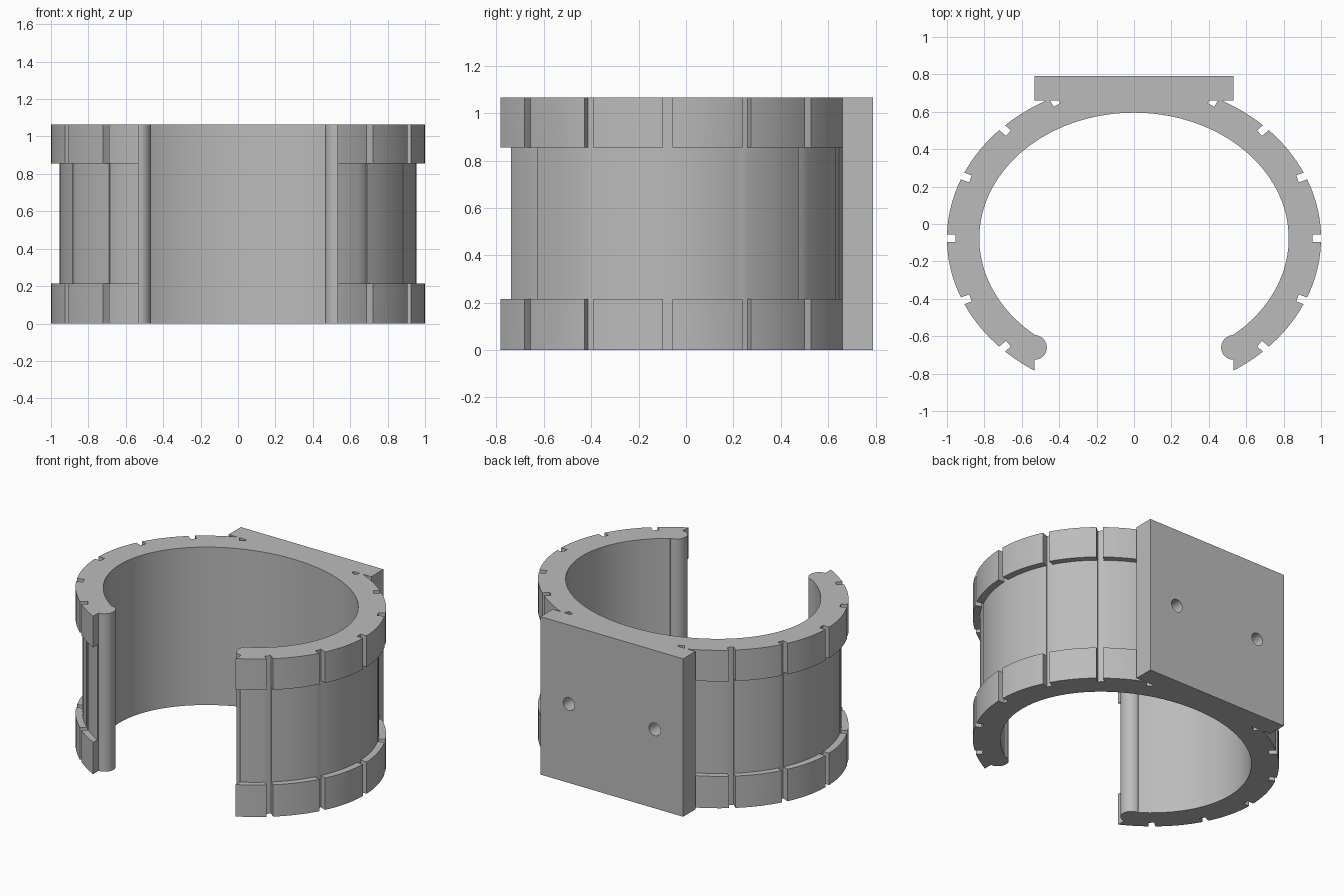
import bpy
import bmesh
from math import cos, sin, tau, radians, sqrt
from mathutils import Matrix, Vector

if "Cube" in bpy.data.objects:
    bpy.data.objects.remove(bpy.data.objects["Cube"], do_unlink=True)

HEIGHT = 1.065
CENTRE_Y = -0.077
OUTER, GROOVE, INNER = (1.0, 0.835), (0.955, 0.797), (0.827, 0.672)
SEGMENTS = 144

grey = bpy.data.materials.new("plain grey")
grey.use_nodes = True
colour = (0.5, 0.5, 0.5, 1)
grey.diffuse_color = colour
grey.node_tree.nodes["Principled BSDF"].inputs["Base Color"].default_value = colour


def make_object(name, bm):
    bmesh.ops.recalc_face_normals(bm, faces=bm.faces)
    mesh = bpy.data.meshes.new(name)
    bm.to_mesh(mesh)
    bm.free()
    mesh.materials.append(grey)
    obj = bpy.data.objects.new(name, mesh)
    bpy.context.collection.objects.link(obj)
    return obj


def band(name, outer, inner, z0, z1):
    """Closed elliptical band between two radii pairs."""
    bm = bmesh.new()
    loops = []
    for (rx, ry), z in ((outer, z0), (outer, z1), (inner, z1), (inner, z0)):
        loops.append([bm.verts.new((rx * cos(tau * i / SEGMENTS),
                                    CENTRE_Y + ry * sin(tau * i / SEGMENTS), z))
                      for i in range(SEGMENTS)])
    for k in range(4):
        a, b = loops[k], loops[(k + 1) % 4]
        for i in range(SEGMENTS):
            j = (i + 1) % SEGMENTS
            bm.faces.new((a[i], a[j], b[j], b[i]))
    return make_object(name, bm)


def box(name, centre, size, turn=0):
    bm = bmesh.new()
    bmesh.ops.create_cube(bm, size=1, matrix=Matrix.Translation(centre)
                          @ Matrix.Rotation(turn, 4, "Z")
                          @ Matrix.Diagonal((*size, 1)))
    return make_object(name, bm)


def cylinder(name, centre, radius, depth, turn=0):
    bm = bmesh.new()
    bmesh.ops.create_cone(bm, cap_ends=True, segments=40, radius1=radius,
                          radius2=radius, depth=depth,
                          matrix=Matrix.Translation(centre)
                          @ Matrix.Rotation(turn, 4, "X"))
    return make_object(name, bm)


def combine(target, tool, operation="DIFFERENCE"):
    """Apply a boolean and discard the tool object."""
    mod = target.modifiers.new("combine", "BOOLEAN")
    mod.operation = operation
    mod.solver = "EXACT"
    mod.object = tool
    bpy.context.view_layer.objects.active = target
    bpy.ops.object.modifier_apply(modifier=mod.name)
    bpy.data.objects.remove(tool, do_unlink=True)


# Open cuff with a wide recessed channel around the outside
cuff = band("clamp_cuff", OUTER, INNER, 0, HEIGHT)
combine(cuff, band("channel_cutter", (1.3, 1.2), GROOVE, 0.215, 0.855))
combine(cuff, box("opening_cutter", (0, -0.8, HEIGHT / 2), (1.064, 0.8, 2)))

# Radial notches across both rims
for side in (1, -1):
    for degrees in (-40, -20, 0, 20, 40, 60):
        a = radians(degrees)
        rim = 1 / sqrt((cos(a) / OUTER[0]) ** 2 + (sin(a) / OUTER[1]) ** 2)
        direction = Vector((side * cos(a), sin(a), 0))
        centre = direction * (rim + 0.055) + Vector((0, CENTRE_Y, HEIGHT / 2))
        combine(cuff, box("notch_cutter", centre, (0.2, 0.04, 2), side * a))

# Flat mounting plate and rounded lips at the opening
combine(cuff, box("mounting_plate", (0, 0.725, HEIGHT / 2),
                  (1.064, 0.13, HEIGHT)), "UNION")
for side in (1, -1):
    combine(cuff, cylinder("rounded_lip", (side * 0.532, -0.66, HEIGHT / 2),
                           0.066, HEIGHT), "UNION")

# Blind screw holes in the plate
for side in (1, -1):
    combine(cuff, cylinder("screw_hole_cutter", (side * 0.32, 0.79, HEIGHT / 2),
                           0.043, 0.26, radians(90)))

bpy.ops.object.select_all(action="DESELECT")
cuff.select_set(True)
bpy.context.view_layer.objects.active = cuff
bpy.ops.object.shade_smooth_by_angle(angle=radians(30))
